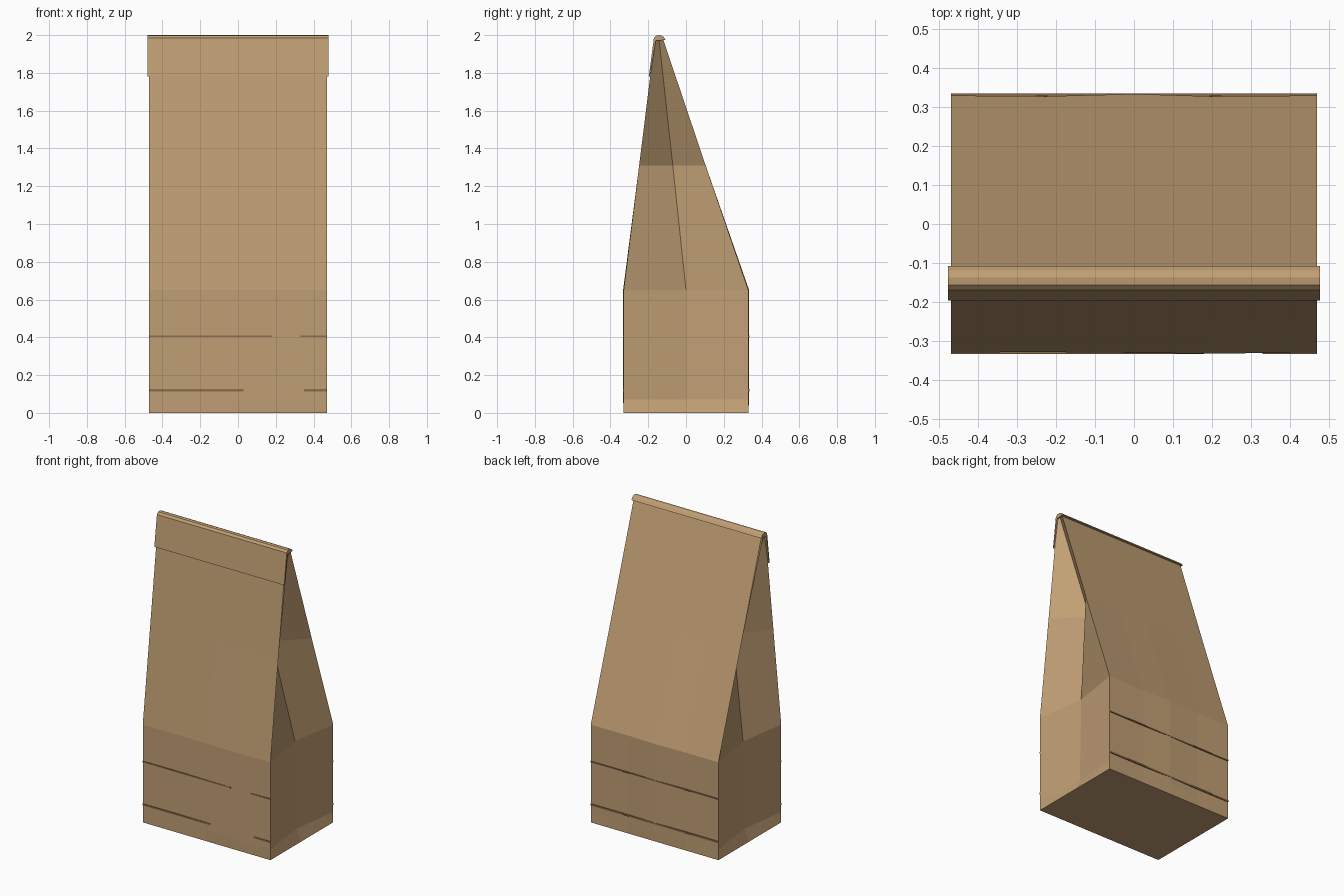
import bpy
import bmesh

cube = bpy.data.objects.get("Cube")
if cube:
    bpy.data.objects.remove(cube, do_unlink=True)


def make_material(name, rgb):
    mat = bpy.data.materials.new(name)
    mat.use_nodes = True
    color = (*rgb, 1.0)
    mat.diffuse_color = color
    bsdf = mat.node_tree.nodes["Principled BSDF"]
    bsdf.inputs["Base Color"].default_value = color
    bsdf.inputs["Roughness"].default_value = 0.9
    return mat


kraft = make_material("kraft_paper", (0.53, 0.345, 0.175))
crease_brown = make_material("crease_brown", (0.26, 0.155, 0.075))


def finish(bm, name, mat):
    bmesh.ops.recalc_face_normals(bm, faces=bm.faces[:])
    mesh = bpy.data.meshes.new(name)
    bm.to_mesh(mesh)
    bm.free()
    mesh.materials.append(mat)
    obj = bpy.data.objects.new(name, mesh)
    bpy.context.collection.objects.link(obj)
    return obj


def loft(rings, name, mat):
    """Skin a list of equal closed rings and cap both ends."""
    bm = bmesh.new()
    loops = [[bm.verts.new(p) for p in ring] for ring in rings]
    n = len(loops[0])
    for low, high in zip(loops, loops[1:]):
        for i in range(n):
            j = (i + 1) % n
            bm.faces.new((low[i], low[j], high[j], high[i]))
    bm.faces.new(loops[0])
    bm.faces.new(loops[-1])
    return finish(bm, name, mat)


HALF = 0.47
COLUMNS = (-HALF, -0.23, 0.0, 0.2, HALF)
FRONT_RIPPLE = (0, 0.001, -0.001, -0.003, 0)
BACK_RIPPLE = (0, -0.002, 0.004, -0.002, 0)


def bag_ring(z, front, back, fold_y, fold_in, ripple):
    """One level of the bag, with a gusset crease tucked in on each side."""
    ring = [(x, front + ripple * r, z) for x, r in zip(COLUMNS, FRONT_RIPPLE)]
    ring.append((HALF - fold_in, fold_y, z))
    ring += [(x, back + ripple * r, z)
             for x, r in reversed(list(zip(COLUMNS, BACK_RIPPLE)))]
    ring.append((fold_in - HALF, fold_y, z))
    return ring


# Bag body: boxy base, tapering gusseted top
levels = [
    (0.0, -0.33, 0.33, 0.0, 0.0, 0),
    (0.07, -0.33, 0.33, 0.0, 0.04, 1),
    (0.65, -0.33, 0.33, 0.0, 0.05, 1),
    (1.31, -0.248, 0.104, -0.07, 0.175, 0),
    (1.98, -0.165, -0.122, -0.143, 0.0, 0),
]
loft([bag_ring(*level) for level in levels], "bag_body", kraft)

# Folded-over top with its front flap
fold_profile = [
    (-0.108, 1.975), (-0.120, 1.992), (-0.137, 2.0), (-0.157, 1.998),
    (-0.170, 1.985), (-0.197, 1.78), (-0.191, 1.78), (-0.160, 1.97),
]
loft([[(x, y, z) for y, z in fold_profile] for x in (-0.478, 0.478)],
     "top_fold", kraft)


# Thin pressed crease lines around the base
def crease_line(name, x0, x1, y, z, height):
    rings = []
    for x in (x0, x1):
        rings.append([(x, y + dy, z + dz * height / 2)
                      for dy, dz in ((-0.003, -1), (0.003, -1),
                                     (0.003, 1), (-0.003, 1))])
    loft(rings, name, crease_brown)


for z, height, gap in ((0.405, 0.008, (0.18, 0.33)),
                       (0.12, 0.011, (0.03, 0.35))):
    tag = "upper" if z > 0.3 else "lower"
    crease_line(f"front_{tag}_crease_long", -HALF, gap[0], -0.3305, z, height)
    crease_line(f"front_{tag}_crease_short", gap[1], HALF, -0.3305, z, height)
    crease_line(f"back_{tag}_crease", -HALF, HALF, 0.332, z, height)
